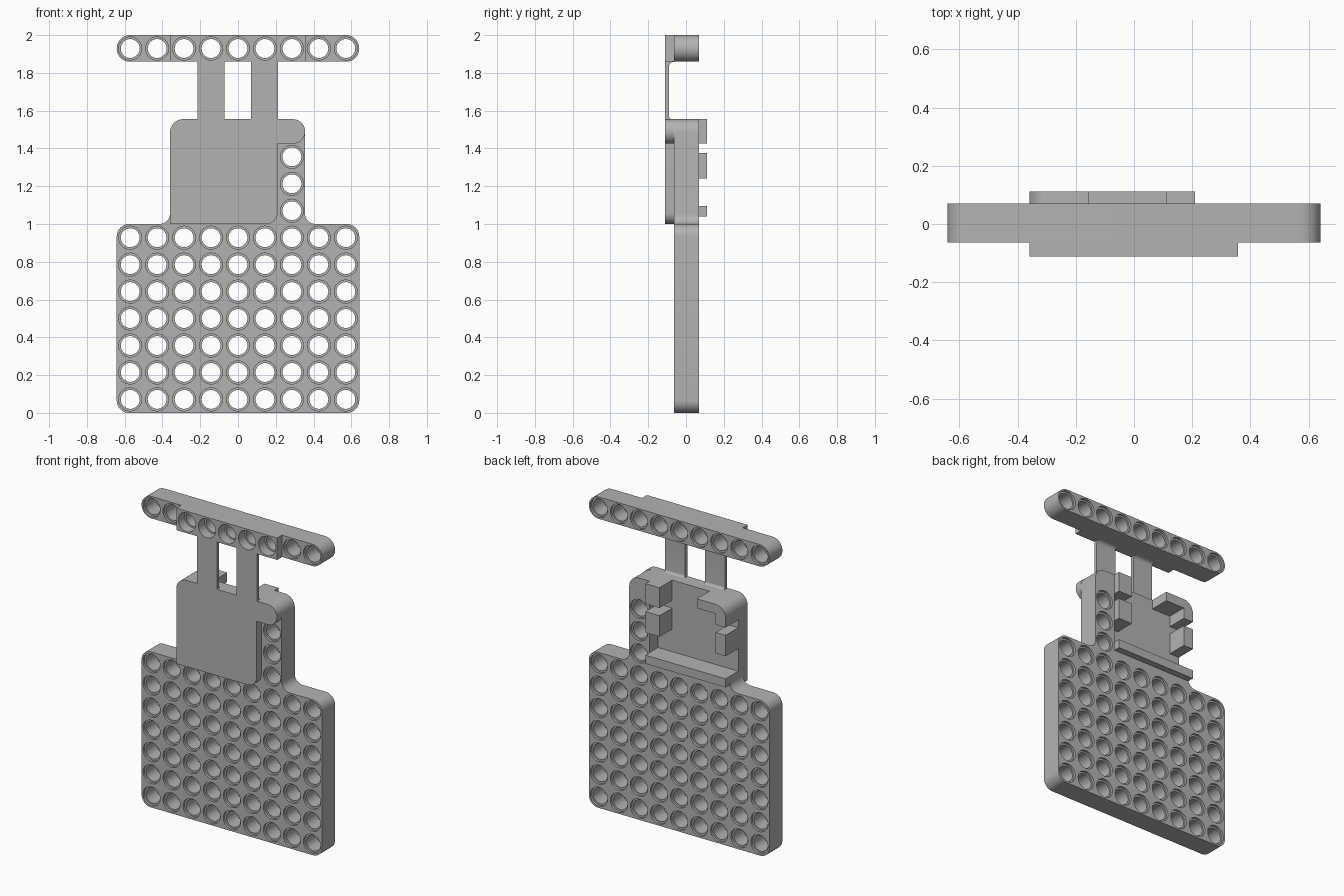
import bpy, bmesh
from math import sin, cos, pi
from mathutils import Vector

cube = bpy.data.objects.get("Cube")
if cube:
    bpy.data.objects.remove(cube, do_unlink=True)

# One plain grey plastic
grey = bpy.data.materials.new("grey_plastic")
grey.use_nodes = True
colour = (0.45, 0.45, 0.45, 1)
grey.diffuse_color = colour
grey.node_tree.nodes["Principled BSDF"].inputs["Base Color"].default_value = colour

PITCH = 0.1427
RIM, BORE, SINK = 0.061, 0.05, 0.015
FRONT, BACK = -0.063, 0.07      # main plate faces
PAD = -0.112                    # foremost face
FLOOR, CLIP = -0.017, 0.112     # recess floor and clip ends
parts = []


def add_object(name, mesh):
    mesh.materials.append(grey)
    ob = bpy.data.objects.new(name, mesh)
    bpy.context.collection.objects.link(ob)
    parts.append(ob)
    return ob


def rounded(corners, steps=10):
    """Outline from right-angled corners (u, v, optional radius)."""
    out = []
    for i, c in enumerate(corners):
        p = Vector(c[:2])
        r = c[2] if len(c) > 2 else 0
        if not r:
            pts = [p]
        else:
            d1 = (Vector(corners[i - 1][:2]) - p).normalized() * r
            d2 = (Vector(corners[(i + 1) % len(corners)][:2]) - p).normalized() * r
            pts = [p + d1 + d2 - d2 * cos(k / steps * pi / 2) - d1 * sin(k / steps * pi / 2)
                   for k in range(steps + 1)]
        out += [q for q in pts if not out or (q - out[-1]).length > 1e-4]
    return out


def circle(u, v, r, n=32):
    return [Vector((u + r * cos(2 * pi * k / n), v + r * sin(2 * pi * k / n))) for k in range(n)]


def extrude(name, corners, lo, hi, holes=(), axis="y"):
    """Solid from an outline with round holes, drawn in xz (axis y) or yz (axis x)."""
    curve = bpy.data.curves.new(name, "CURVE")
    curve.dimensions, curve.fill_mode = "2D", "BOTH"
    curve.extrude = (hi - lo) / 2
    for loop in [rounded(corners)] + [circle(u, v, RIM) for u, v in holes]:
        spline = curve.splines.new("POLY")
        spline.points.add(len(loop) - 1)
        for point, q in zip(spline.points, loop):
            point.co = (q.x, q.y, 0, 1)
        spline.use_cyclic_u = True
    helper = bpy.data.objects.new(name + "_outline", curve)
    bpy.context.collection.objects.link(helper)
    deps = bpy.context.evaluated_depsgraph_get()
    mesh = bpy.data.meshes.new_from_object(helper.evaluated_get(deps))
    bpy.data.objects.remove(helper, do_unlink=True)
    mesh.name = name
    mesh.materials.clear()
    mid = (lo + hi) / 2
    for vert in mesh.vertices:
        u, v, w = vert.co
        vert.co = (u, w + mid, v) if axis == "y" else (w + mid, u, v)
    bm = bmesh.new()
    bm.from_mesh(mesh)
    bmesh.ops.remove_doubles(bm, verts=bm.verts, dist=1e-5)
    bmesh.ops.recalc_face_normals(bm, faces=bm.faces)
    bm.to_mesh(mesh)
    bm.free()
    return add_object(name, mesh)


def sleeves(name, holes, n=32):
    """Narrower bore inside each hole, sunk from both faces."""
    bm = bmesh.new()
    profile = [(RIM, FRONT + SINK), (BORE, FRONT + SINK), (BORE, BACK - SINK), (RIM, BACK - SINK)]
    for u, v in holes:
        rings = [[bm.verts.new((q.x, y, q.y)) for q in circle(u, v, r, n)] for r, y in profile]
        for a, b in zip(rings, rings[1:]):
            for k in range(n):
                j = (k + 1) % n
                bm.faces.new((a[k], a[j], b[j], b[k]))
    mesh = bpy.data.meshes.new(name)
    bm.to_mesh(mesh)
    bm.free()
    return add_object(name, mesh)


def box(x0, x1, z0, z1):
    return [(x0, z0), (x1, z0), (x1, z1), (x0, z1)]


# Perforated base plate with the hole column rising on one side
xs = [(i - 4) * PITCH for i in range(9)]
base_holes = [(x, PITCH * (j + 0.5)) for x in xs for j in range(7)]
base_holes += [(2 * PITCH, PITCH * (j + 0.5)) for j in range(7, 10)]
extrude("base_plate", [
    (-0.642, 0, 0.065), (0.642, 0, 0.065), (0.642, 1, 0.065), (0.355, 1, 0.055),
    (0.355, 1.555, 0.07), (0.21, 1.555), (0.21, 1.056), (-0.36, 1.056),
    (-0.36, 1, 0.055), (-0.642, 1, 0.065)], FRONT, BACK, base_holes)
sleeves("base_bores", base_holes)

# Holder floor and its front cover with a rounded side tab
extrude("holder_floor", [(-0.36, 1), (0.21, 1), (0.21, 1.555), (-0.36, 1.555, 0.07)], FRONT, FLOOR)
extrude("front_cover", [
    (-0.36, 1), (0.21, 1, 0.06), (0.21, 1.425), (0.355, 1.425, 0.064),
    (0.355, 1.555, 0.064), (-0.36, 1.555, 0.07)], PAD, FRONT)

# Clips and lip around the recess at the back
extrude("corner_clip", [
    (-0.36, 1.425), (-0.29, 1.425), (-0.29, 1.495), (-0.155, 1.495),
    (-0.155, 1.555), (-0.36, 1.555, 0.07)], FLOOR, CLIP)
extrude("right_clip", box(-0.36, -0.29, 1.24, 1.375), FLOOR, CLIP)
extrude("left_upper_clip", box(0.11, 0.21, 1.425, 1.555), FLOOR, CLIP)
extrude("left_lower_clip", box(0.11, 0.21, 1.24, 1.375), FLOOR, CLIP)
extrude("bottom_lip", box(-0.36, 0.21, 1.04, 1.095), FLOOR, CLIP)

# Two thin straps, filleted into cover and bar
strap = [(PAD, 1.555), (-0.075, 1.555), (-0.09, 1.555, 0.015),
         (-0.09, 1.859, 0.026), (-0.064, 1.859), (PAD, 1.859)]
extrude("right_strap", strap, -0.215, -0.072, axis="x")
extrude("left_strap", strap, 0.069, 0.212, axis="x")

# Perforated top bar with a front pad
bar_holes = [(x, 1.929) for x in xs]
extrude("top_bar", [(-0.642, 1.859, 0.07), (0.642, 1.859, 0.07),
                    (0.642, 2, 0.07), (-0.642, 2, 0.07)], FRONT, BACK, bar_holes)
extrude("bar_pad", box(-0.36, 0.357, 1.859, 2), PAD, FRONT, bar_holes[2:7])
sleeves("bar_bores", bar_holes)

# Smooth the round walls, keep the edges crisp
bpy.ops.object.select_all(action="DESELECT")
for ob in parts:
    ob.select_set(True)
bpy.context.view_layer.objects.active = parts[0]
bpy.ops.object.shade_smooth_by_angle()
